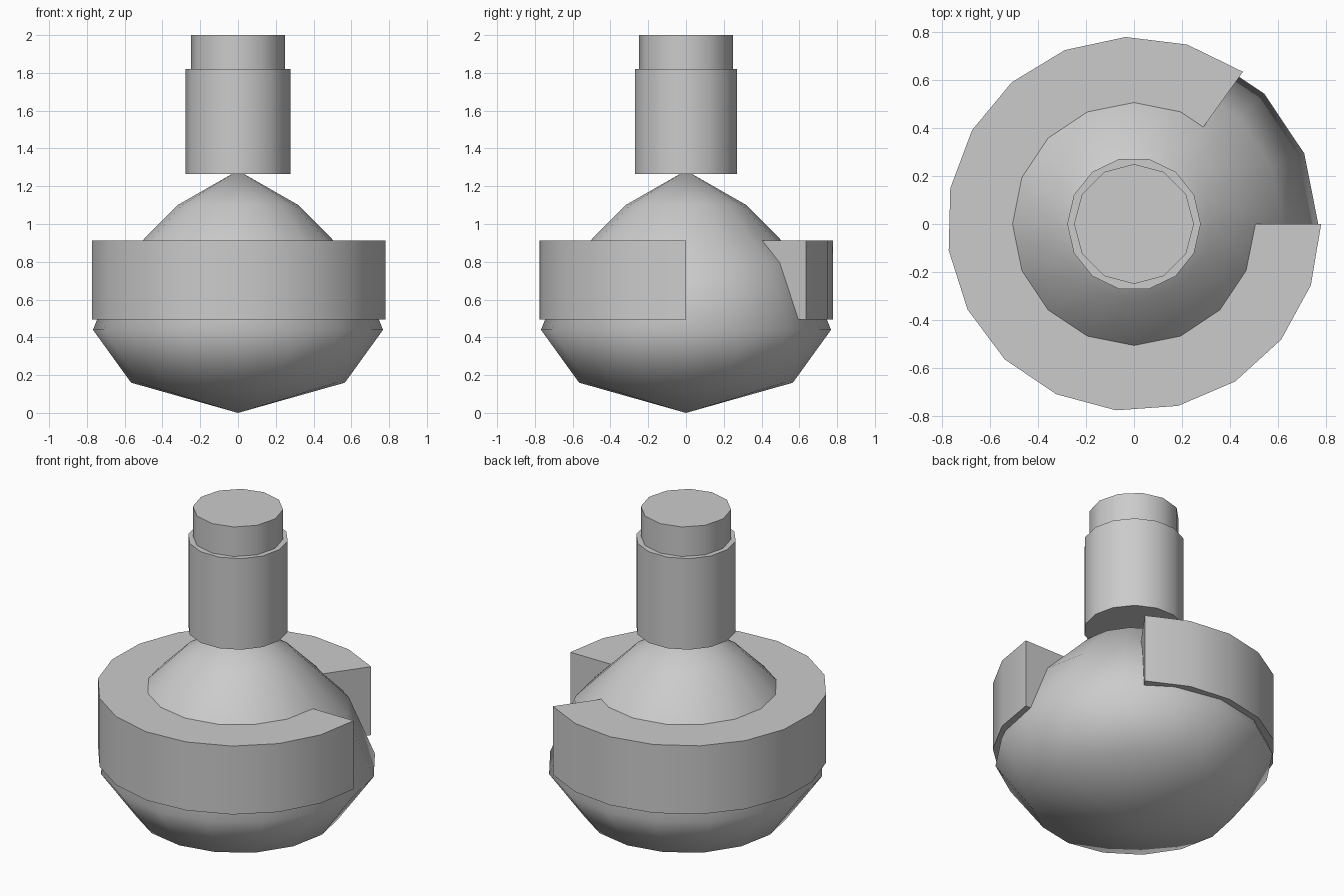
import bpy, bmesh, math

if "Cube" in bpy.data.objects:
    bpy.data.objects.remove(bpy.data.objects["Cube"])

grey = bpy.data.materials.new("light_grey")
grey.diffuse_color = (0.6, 0.6, 0.6, 1)
grey.use_nodes = True
grey.node_tree.nodes["Principled BSDF"].inputs["Base Color"].default_value = grey.diffuse_color


def finish(name, bm, angle):
    bmesh.ops.recalc_face_normals(bm, faces=bm.faces)
    me = bpy.data.meshes.new(name)
    bm.to_mesh(me)
    bm.free()
    me.materials.append(grey)
    ob = bpy.data.objects.new(name, me)
    bpy.context.collection.objects.link(ob)
    bpy.ops.object.select_all(action='DESELECT')
    ob.select_set(True)
    bpy.context.view_layer.objects.active = ob
    bpy.ops.object.shade_smooth_by_angle(angle=math.radians(angle))
    return ob


def lathe(name, profile, sides, angle):
    """Spin an (r, z) profile whose first and last points lie on the axis."""
    bm = bmesh.new()
    rings = []
    for r, z in profile[1:-1]:
        rings.append([bm.verts.new((r * math.cos(2 * math.pi * i / sides),
                                    r * math.sin(2 * math.pi * i / sides), z))
                      for i in range(sides)])
    low = bm.verts.new((0, 0, profile[0][1]))
    top = bm.verts.new((0, 0, profile[-1][1]))
    for i in range(sides):
        j = (i + 1) % sides
        bm.faces.new((low, rings[0][j], rings[0][i]))
        bm.faces.new((top, rings[-1][i], rings[-1][j]))
        for a, b in zip(rings, rings[1:]):
            bm.faces.new((a[i], a[j], b[j], b[i]))
    return finish(name, bm, angle)


# round flask body
lathe("flask_body", [(0, 0), (0.566, 0.16), (0.768, 0.44), (0.622, 0.795),
                     (0.32, 1.1), (0, 1.283)], 16, 80)

# neck and stopper
lathe("neck", [(0, 1.265), (0.278, 1.265), (0.278, 1.82), (0, 1.82)], 14, 40)
lathe("stopper", [(0, 1.7), (0.25, 1.7), (0.25, 2.0), (0, 2.0)], 12, 40)

# open band around the body, with a gap at the back right
bm = bmesh.new()
start, end, steps, radius = math.radians(54.4), 2 * math.pi, 16, 0.78
outline = [(0, 0)]
for i in range(steps + 1):
    a = start + (end - start) * i / steps
    outline.append((radius * math.cos(a), radius * math.sin(a)))
low = [bm.verts.new((x, y, 0.495)) for x, y in outline]
top = [bm.verts.new((x, y, 0.912)) for x, y in outline]
n = len(outline)
for i in range(n):
    j = (i + 1) % n
    bm.faces.new((low[i], low[j], top[j], top[i]))
    if 0 < i < n - 1:
        bm.faces.new((top[0], top[i], top[j]))
        bm.faces.new((low[0], low[j], low[i]))
finish("label_band", bm, 40)
